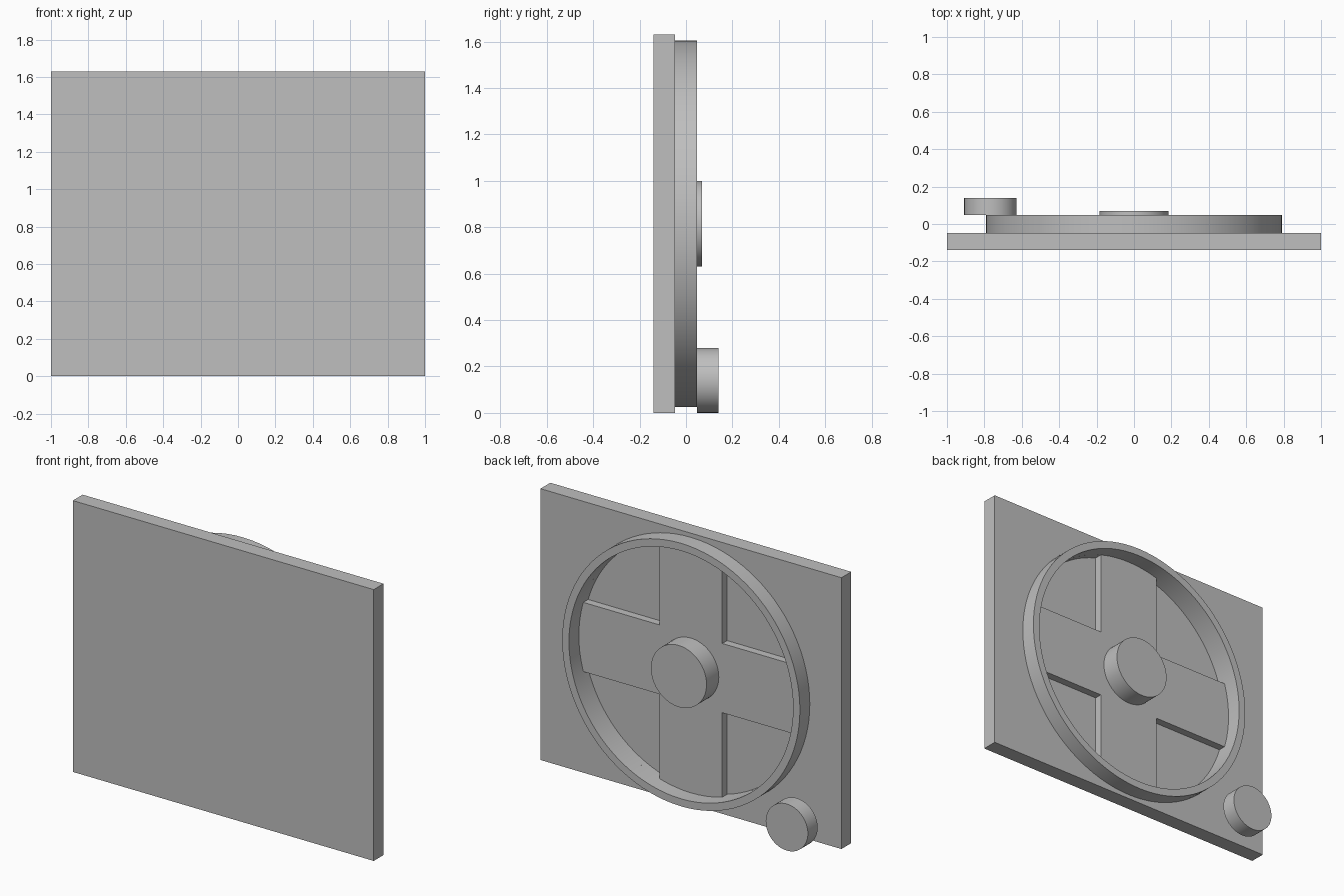
import bpy
import bmesh
import math

MID_Z = 0.815            # height of the wheel centre
RING_OUT, RING_IN = 0.79, 0.745
SPOKE = 0.208            # half width of the cross arms
BACK, FLOOR, FACE, RIM = -0.14, -0.093, -0.047, 0.047

if "Cube" in bpy.data.objects:
    bpy.data.objects.remove(bpy.data.objects["Cube"], do_unlink=True)

grey = bpy.data.materials.new("plain grey")
grey.use_nodes = True
colour = (0.52, 0.52, 0.52, 1)
grey.diffuse_color = colour
grey.node_tree.nodes["Principled BSDF"].inputs["Base Color"].default_value = colour


def circle(radius, x=0, z=MID_Z, sides=96):
    steps = [2 * math.pi * i / sides for i in range(sides)]
    return [(x + radius * math.cos(a), z + radius * math.sin(a)) for a in steps]


def extrude_profiles(name, profiles, y0, y1):
    """Extrude closed outlines in the xz plane from y0 to y1."""
    bm = bmesh.new()
    for outline in profiles:
        face = bm.faces.new([bm.verts.new((x, y0, z)) for x, z in outline])
        new = bmesh.ops.extrude_face_region(bm, geom=[face])["geom"]
        verts = [v for v in new if isinstance(v, bmesh.types.BMVert)]
        bmesh.ops.translate(bm, verts=verts, vec=(0, y1 - y0, 0))
    bmesh.ops.recalc_face_normals(bm, faces=bm.faces)
    mesh = bpy.data.meshes.new(name)
    bm.to_mesh(mesh)
    bm.free()
    mesh.materials.append(grey)
    obj = bpy.data.objects.new(name, mesh)
    bpy.context.collection.objects.link(obj)
    return obj


def select(obj):
    bpy.ops.object.select_all(action='DESELECT')
    obj.select_set(True)
    bpy.context.view_layer.objects.active = obj


def cut(obj, cutter):
    mod = obj.modifiers.new("cut", 'BOOLEAN')
    mod.operation, mod.solver, mod.object = 'DIFFERENCE', 'EXACT', cutter
    select(obj)
    bpy.ops.object.modifier_apply(modifier=mod.name)
    bpy.data.objects.remove(cutter, do_unlink=True)


# Panel with four sunken quarter pockets that leave a cross
panel = extrude_profiles("panel", [[(-1, 0), (1, 0), (1, 1.63), (-1, 1.63)]], BACK, FACE)
start = math.asin(SPOKE / RING_IN)
arc = [start + (math.pi / 2 - 2 * start) * i / 16 for i in range(17)]
quarter = [(SPOKE, SPOKE)] + [(RING_IN * math.cos(a), RING_IN * math.sin(a)) for a in arc]
pockets = [[(sx * x, MID_Z + sz * z) for x, z in quarter]
           for sx in (-1, 1) for sz in (-1, 1)]
cut(panel, extrude_profiles("pocket_cutter", pockets, FLOOR, RIM))

# Raised round rim
rim = extrude_profiles("rim", [circle(RING_OUT)], FACE, RIM)
cut(rim, extrude_profiles("rim_cutter", [circle(RING_IN)], FACE - 0.1, RIM + 0.1))

# Centre hub and the loose corner knob
hub = extrude_profiles("hub", [circle(0.185, sides=64)], FACE, 0.069)
knob = extrude_profiles("knob", [circle(0.14, -0.768, 0.14, 64)], RIM, 0.14)

for part in (panel, rim, hub, knob):
    select(part)
    bpy.ops.object.shade_smooth_by_angle(angle=math.radians(30))
